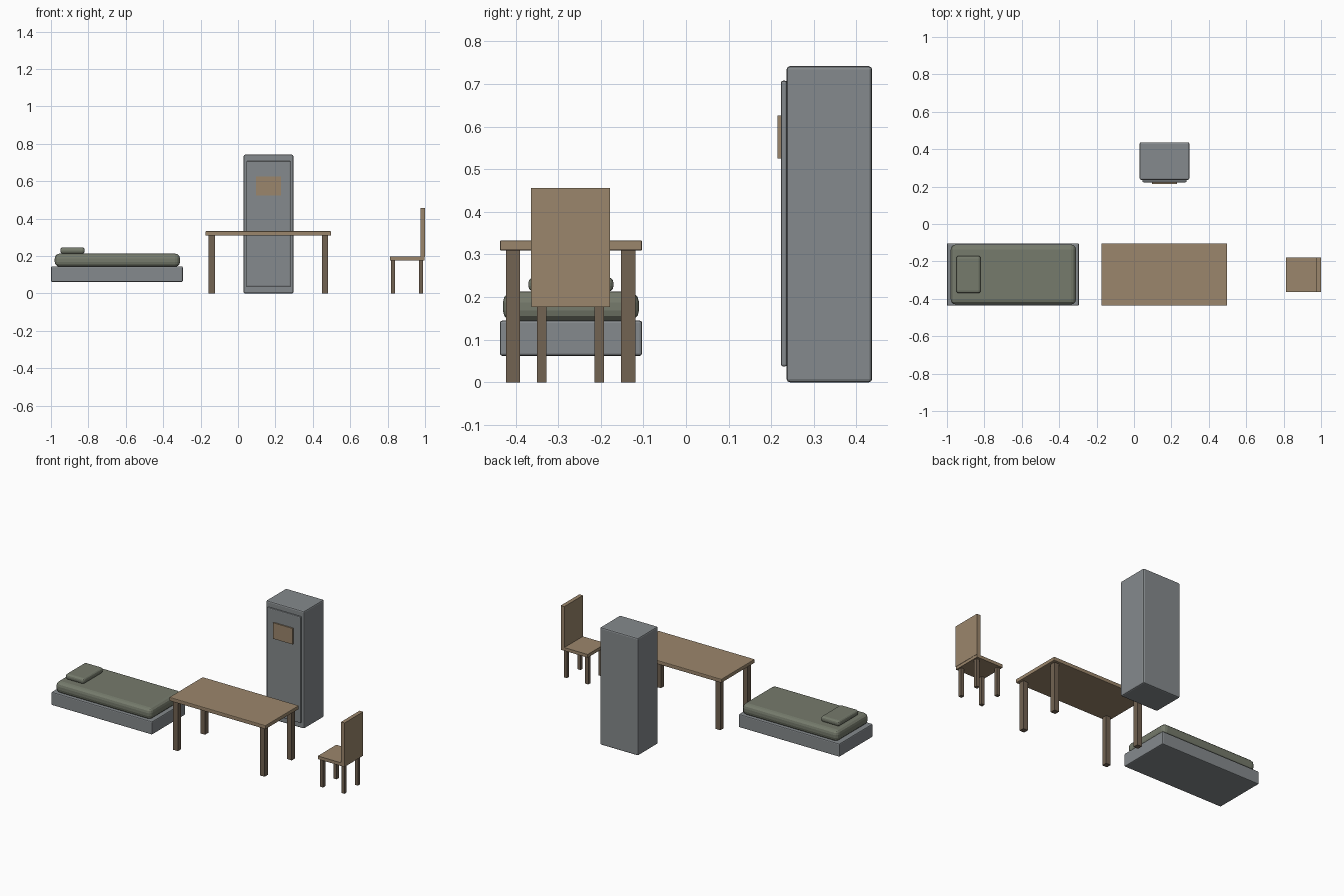
import bpy
import bmesh
from mathutils import Vector

cube = bpy.data.objects.get("Cube")
if cube:
    bpy.data.objects.remove(cube, do_unlink=True)


def material(name, rgb):
    mat = bpy.data.materials.new(name)
    mat.use_nodes = True
    colour = (*rgb, 1.0)
    mat.diffuse_color = colour
    mat.node_tree.nodes["Principled BSDF"].inputs["Base Color"].default_value = colour
    return mat


wood = material("light wood", (0.33, 0.24, 0.15))
dark_wood = material("dark wood", (0.17, 0.125, 0.085))
metal = material("grey metal", (0.235, 0.254, 0.266))
fabric = material("green fabric", (0.18, 0.197, 0.15))


def box(name, xs, ys, zs, mat, bevel=0.0, segments=2):
    """Box between the given limits, with optional rounded edges."""
    spans = (xs, ys, zs)
    centre = Vector([(a + b) / 2 for a, b in spans])
    size = Vector([b - a for a, b in spans])
    bm = bmesh.new()
    bmesh.ops.create_cube(bm, size=1)
    bmesh.ops.scale(bm, vec=size, verts=bm.verts)
    mesh = bpy.data.meshes.new(name)
    bm.to_mesh(mesh)
    bm.free()
    mesh.materials.append(mat)
    obj = bpy.data.objects.new(name, mesh)
    obj.location = centre
    bpy.context.collection.objects.link(obj)
    if bevel:
        mod = obj.modifiers.new("rounded edges", "BEVEL")
        mod.width = bevel
        mod.segments = segments
    return obj


def legs(prefix, x_starts, y_starts, width, height):
    """Four square legs, named by end and side."""
    for end, x in zip(("right", "left"), x_starts):
        for side, y in zip(("front", "back"), y_starts):
            box(f"{prefix}_leg_{side}_{end}", (x, x + width), (y, y + width),
                (0, height), dark_wood)


# Bed
box("bed_base", (-1, -0.295), (-0.437, -0.103), (0.062, 0.145), metal, 0.006)
box("mattress", (-0.98, -0.31), (-0.43, -0.11), (0.143, 0.213), fabric, 0.026, 3)
box("pillow", (-0.95, -0.82), (-0.37, -0.17), (0.212, 0.247), fabric, 0.014, 3)

# Table
box("table_top", (-0.175, 0.498), (-0.437, -0.103), (0.309, 0.333), wood, 0.004)
legs("table", (-0.157, 0.449), (-0.423, -0.152), 0.033, 0.31)

# Chair
box("chair_seat", (0.812, 0.998), (-0.363, -0.178), (0.177, 0.197), wood)
box("chair_back", (0.975, 1), (-0.364, -0.178), (0.195, 0.456), wood)
legs("chair", (0.818, 0.967), (-0.35, -0.215), 0.022, 0.178)

# Locker
box("locker_body", (0.03, 0.296), (0.236, 0.437), (0, 0.742), metal, 0.008)
box("locker_door", (0.045, 0.281), (0.223, 0.237), (0.037, 0.708), metal, 0.005)
box("locker_label", (0.095, 0.231), (0.215, 0.224), (0.525, 0.626), wood)
